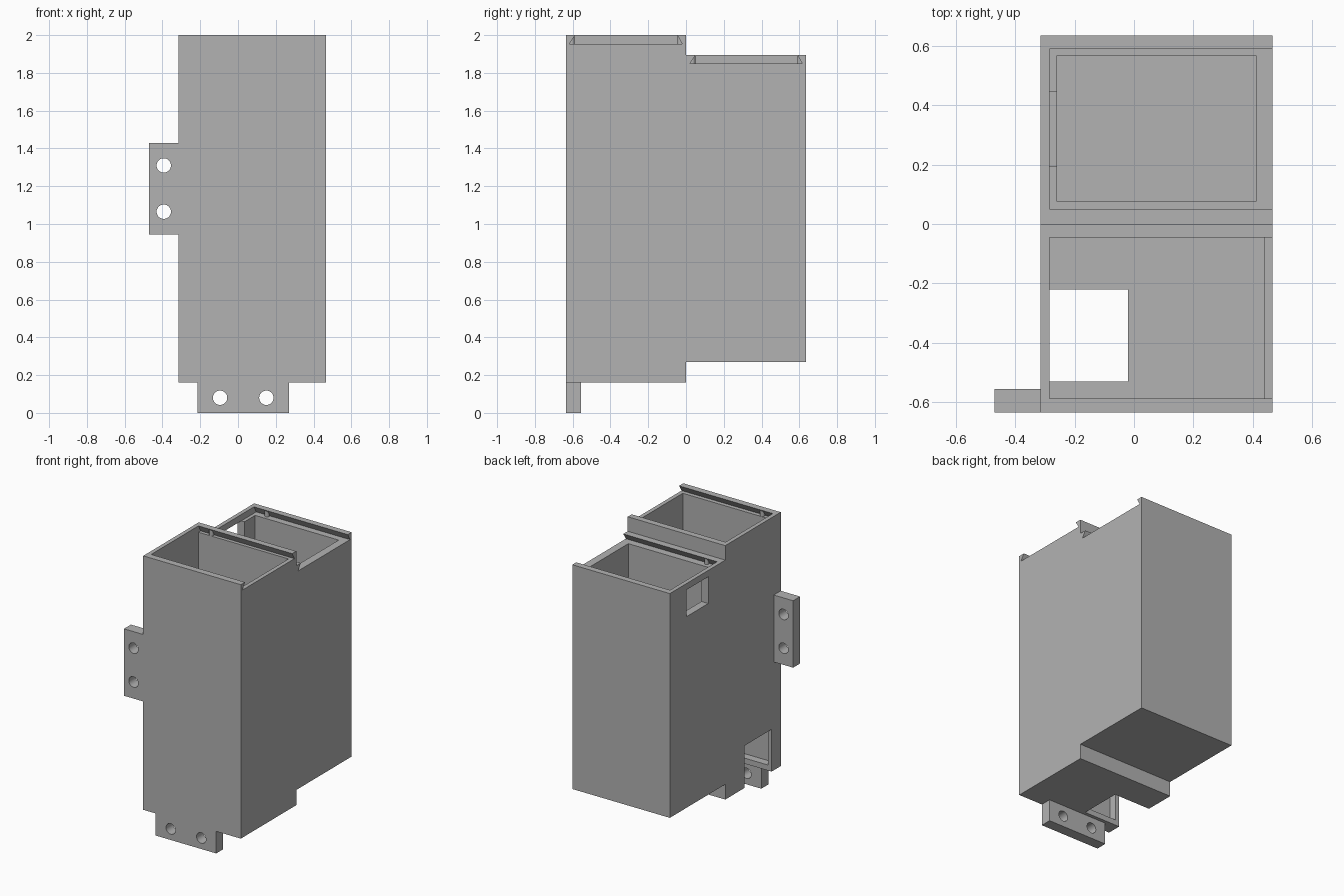
import bpy, bmesh
from mathutils import Matrix, Vector

cube = bpy.data.objects.get("Cube")
if cube:
    bpy.data.objects.remove(cube, do_unlink=True)

grey = bpy.data.materials.new("mid grey")
grey.use_nodes = True
GREY = (0.448, 0.448, 0.448, 1)
grey.diffuse_color = GREY
grey.node_tree.nodes["Principled BSDF"].inputs["Base Color"].default_value = GREY


def finish(name, bm):
    bmesh.ops.recalc_face_normals(bm, faces=bm.faces)
    mesh = bpy.data.meshes.new(name)
    bm.to_mesh(mesh)
    bm.free()
    mesh.materials.append(grey)
    obj = bpy.data.objects.new(name, mesh)
    bpy.context.scene.collection.objects.link(obj)
    return obj


def prism(name, profile, x0, x1):
    """Extrude a (y, z) profile along x."""
    bm = bmesh.new()
    face = bm.faces.new([bm.verts.new((x0, y, z)) for y, z in profile])
    new = bmesh.ops.extrude_face_region(bm, geom=[face])["geom"]
    verts = [v for v in new if isinstance(v, bmesh.types.BMVert)]
    bmesh.ops.translate(bm, verts=verts, vec=(x1 - x0, 0, 0))
    return finish(name, bm)


def box(name, x, y, z):
    return prism(name, [(y[0], z[0]), (y[1], z[0]), (y[1], z[1]), (y[0], z[1])], *x)


def cylinder(name, centre, radius, depth, axis):
    bm = bmesh.new()
    turn = Vector(axis).to_track_quat("Z", "Y").to_matrix().to_4x4()
    bmesh.ops.create_cone(bm, cap_ends=True, segments=32, radius1=radius, radius2=radius,
                          depth=depth, matrix=Matrix.Translation(centre) @ turn)
    return finish(name, bm)


def cut(target, cutters):
    """Subtract the cutters, keep the result as plain mesh, drop the cutters."""
    for c in cutters:
        c.hide_render = True
        mod = target.modifiers.new("cut", "BOOLEAN")
        mod.operation, mod.solver, mod.object = "DIFFERENCE", "EXACT", c
    graph = bpy.context.evaluated_depsgraph_get()
    mesh = bpy.data.meshes.new_from_object(target.evaluated_get(graph))
    target.modifiers.clear()
    target.data = mesh
    for c in cutters:
        bpy.data.objects.remove(c, do_unlink=True)


LEFT, RIGHT, INNER = 0.467, -0.315, -0.285
FRONT, BACK = -0.635, 0.635
FRONT_TOP, BACK_TOP = 2.0, 1.895


def lid_slot(y0, y1, top):
    """Dovetail channel, open at the +x end and above."""
    low, lip = top - 0.046, 0.03
    return prism("lid_slot", [(y0 - lip, low), (y1 + lip * 0.85, low), (y1, top),
                              (y1, top + 0.1), (y0, top + 0.1), (y0, top)], INNER, 0.6)


# Stepped two-compartment body
body = prism("body", [(FRONT, 0.16), (0, 0.16), (0, 0.27), (BACK, 0.27),
                      (BACK, BACK_TOP), (0, BACK_TOP), (0, FRONT_TOP), (FRONT, FRONT_TOP)],
             RIGHT, LEFT)
cut(body, [
    lid_slot(-0.587, -0.046, FRONT_TOP),
    lid_slot(0.051, 0.59, BACK_TOP),
    box("front_cavity", (INNER, 0.437), (-0.587, -0.046), (0.2, 1.97)),
    box("back_cavity", (-0.26, 0.41), (0.075, 0.567), (0.32, 1.87)),
    box("floor_opening", (-0.4, -0.02), (-0.53, -0.22), (0.1, 0.466)),
    box("back_window", (-0.4, -0.25), (0.195, 0.445), (1.655, BACK_TOP - 0.046)),
])

# Small lid catches inside the dovetail grooves
for label, top, ys in (("front", FRONT_TOP, (-0.605, -0.03)), ("back", BACK_TOP, (0.033, 0.605))):
    for side, y in zip(("front", "rear"), ys):
        cylinder(f"{label}_lid_catch_{side}", (-0.19, y, top - 0.026), 0.016, 0.04, (0, 0, 1))

# Mounting tabs with paired screw holes
TAB_Y = (FRONT, -0.555)
for name, x, z, holes in (
        ("side_tab", (-0.47, RIGHT), (0.945, 1.43), [(-0.393, 1.31), (-0.393, 1.065)]),
        ("bottom_tab", (-0.215, 0.27), (0, 0.16), [(-0.095, 0.08), (0.15, 0.08)])):
    tab = box(name, x, TAB_Y, z)
    cut(tab, [cylinder("screw_hole", (hx, -0.595, hz), 0.038, 0.3, (0, 1, 0)) for hx, hz in holes])

# Smooth the round parts, keep hard edges
for obj in bpy.context.scene.objects:
    if obj.type == "MESH" and ("tab" in obj.name or "catch" in obj.name):
        bpy.ops.object.select_all(action="DESELECT")
        obj.select_set(True)
        bpy.context.view_layer.objects.active = obj
        bpy.ops.object.shade_smooth_by_angle()
